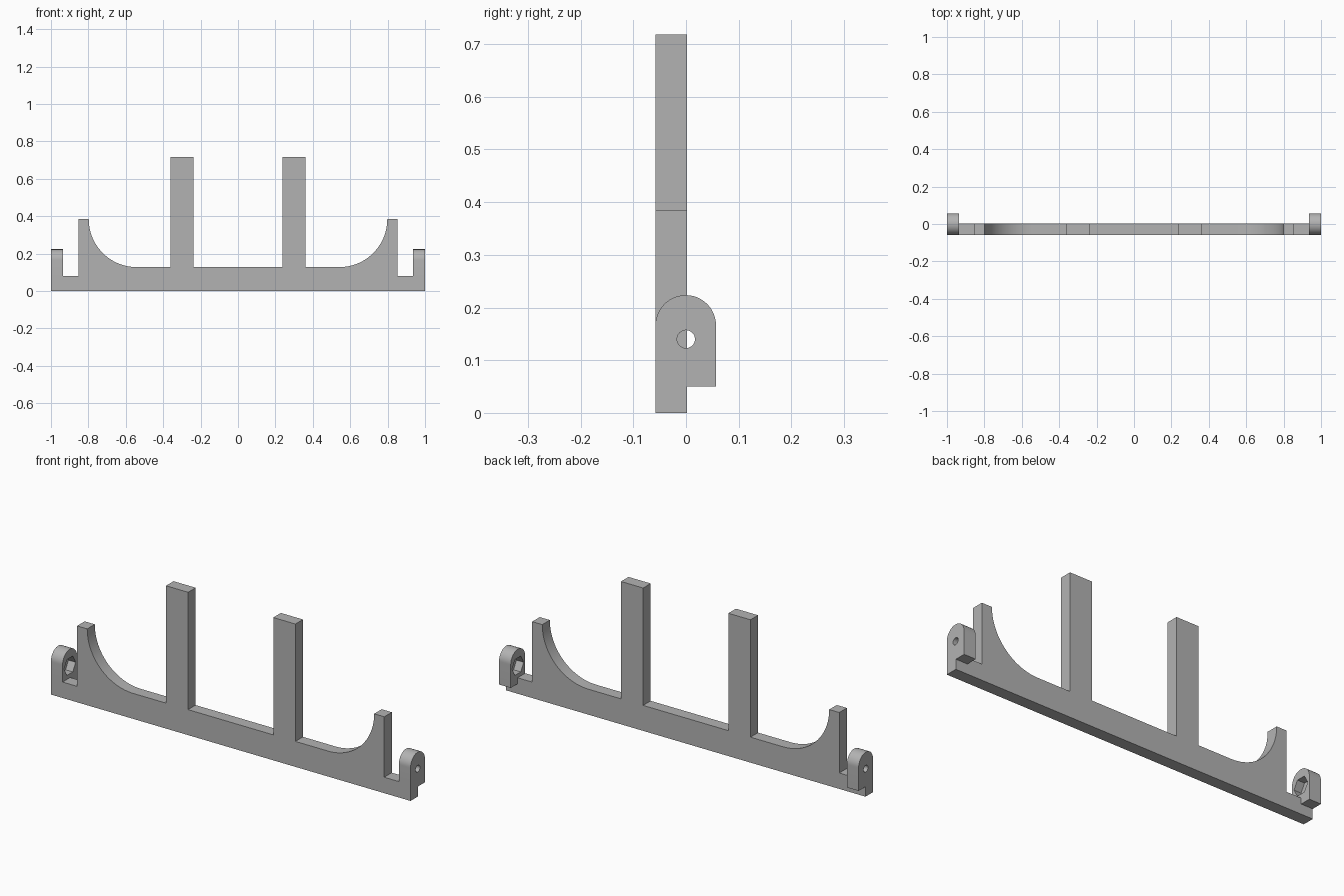
import bpy, bmesh, math
from mathutils import Matrix

cube = bpy.data.objects.get("Cube")
if cube:
    bpy.data.objects.remove(cube, do_unlink=True)

grey = bpy.data.materials.new("plain grey")
grey.use_nodes = True
colour = (0.45, 0.45, 0.45, 1)
grey.diffuse_color = colour
grey.node_tree.nodes["Principled BSDF"].inputs["Base Color"].default_value = colour

FRONT, BACK = -0.058, 0.002      # frame thickness
HOLE_Z = 0.14                    # bolt axis height


def arc(cx, cz, r, start, end, steps=24):
    angles = [math.radians(start + (end - start) * i / steps) for i in range(steps + 1)]
    return [(cx + r * math.cos(a), cz + r * math.sin(a)) for a in angles]


def prism(name, points, place, depth):
    """Extrude a closed outline; place maps outline (u, v) to a 3D point."""
    bm = bmesh.new()
    face = bm.faces.new([bm.verts.new(place(u, v)) for u, v in points])
    moved = bmesh.ops.extrude_face_region(bm, geom=[face])["geom"]
    bmesh.ops.translate(bm, vec=depth, verts=[g for g in moved if isinstance(g, bmesh.types.BMVert)])
    bmesh.ops.recalc_face_normals(bm, faces=bm.faces)
    mesh = bpy.data.meshes.new(name)
    bm.to_mesh(mesh)
    bm.free()
    mesh.materials.append(grey)
    obj = bpy.data.objects.new(name, mesh)
    bpy.context.collection.objects.link(obj)
    return obj


def smooth(obj):
    bpy.ops.object.select_all(action='DESELECT')
    obj.select_set(True)
    bpy.context.view_layer.objects.active = obj
    bpy.ops.object.shade_smooth_by_angle(angle=math.radians(30))


def cut(obj, name, radius, sides, x, length):
    """Bore a regular prism along x through obj, with a corner pointing up."""
    bm = bmesh.new()
    bmesh.ops.create_cone(bm, cap_ends=True, segments=sides, radius1=radius, radius2=radius, depth=length,
                          matrix=Matrix.Translation((x, 0, HOLE_Z)) @ Matrix.Rotation(math.pi / 2, 4, 'Y'))
    mesh = bpy.data.meshes.new(name)
    bm.to_mesh(mesh)
    bm.free()
    mesh.materials.append(grey)
    cutter = bpy.data.objects.new(name, mesh)
    bpy.context.collection.objects.link(cutter)
    cutter.hide_render = True
    cutter.hide_set(True)
    mod = obj.modifiers.new(name, 'BOOLEAN')
    mod.operation = 'DIFFERENCE'
    mod.solver = 'EXACT'
    mod.object = cutter


# Frame: base bar, two uprights and two curved horns in one outline
half = [(0.237, 0.128), (0.237, 0.718), (0.36, 0.718), (0.36, 0.128)]
half += arc(0.542, 0.384, 0.256, -90, 0)
half += [(0.854, 0.384), (0.854, 0.08), (0.935, 0.08), (1, 0.08), (1, 0)]
outline = half + [(-x, z) for x, z in reversed(half)]
frame = prism("frame", outline, lambda x, z: (x, FRONT, z), (0, BACK - FRONT, 0))
smooth(frame)

# End lugs: round-topped blocks with a bolt hole and an inner nut pocket
lug_outline = [(FRONT, 0.08), (BACK, 0.08), (BACK, 0.05), (0.057, 0.05)]
lug_outline += arc(-0.0005, 0.166, 0.0575, 0, 180)
for name, side in (("left", 1), ("right", -1)):
    lug = prism(name + "_lug", lug_outline, lambda y, z: (side * 0.935, y, z), (side * 0.065, 0, 0))
    cut(lug, name + "_bolt_cutter", 0.017, 32, side * 0.97, 0.2)
    cut(lug, name + "_nut_cutter", 0.046, 6, side * 0.935, 0.08)
    smooth(lug)
